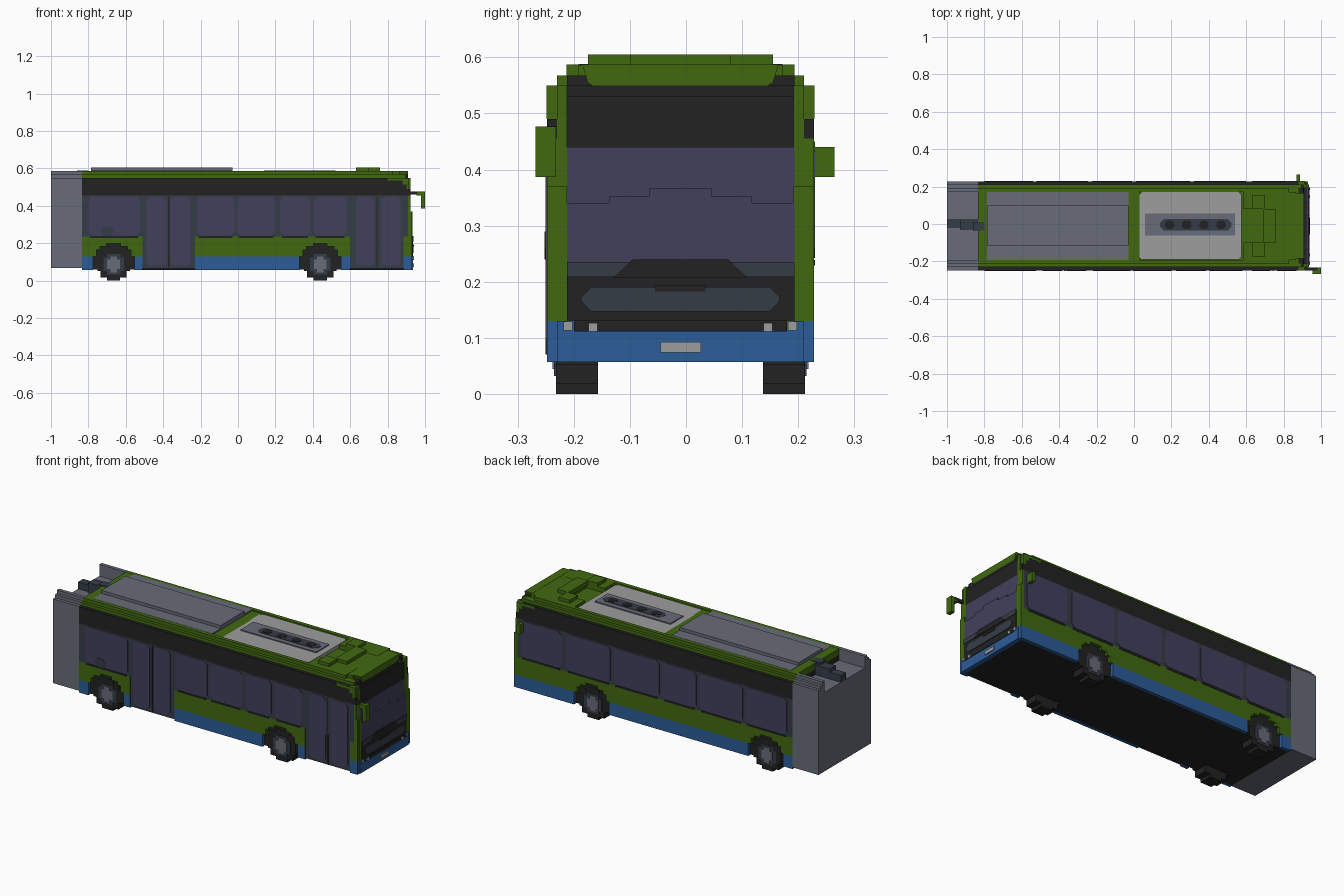
import bpy, bmesh, math

cube = bpy.data.objects.get("Cube")
if cube:
    bpy.data.objects.remove(cube, do_unlink=True)


def material(name, rgb):
    m = bpy.data.materials.new(name)
    m.use_nodes = True
    m.diffuse_color = (*rgb, 1)
    b = m.node_tree.nodes["Principled BSDF"]
    b.inputs["Base Color"].default_value = (*rgb, 1)
    b.inputs["Roughness"].default_value = 0.8
    return m


GREEN = material("leaf green", (0.053, 0.141, 0.005))
BLUE = material("skirt blue", (0.024, 0.107, 0.314))
BLACK = material("black", (0.016, 0.016, 0.016))
GLASS = material("violet glass", (0.054, 0.051, 0.107))
SLATE = material("slate", (0.036, 0.045, 0.062))
GREY = material("mid grey", (0.138, 0.150, 0.188))
LIGHT = material("light grey", (0.34, 0.34, 0.34))


def prism(name, pts, axis, a, b, mat):
    """Extrude a 2D outline along an axis from a to b."""
    def place(p, t):
        u, v = p
        return {'x': (t, u, v), 'y': (u, t, v), 'z': (u, v, t)}[axis]
    bm = bmesh.new()
    lo = [bm.verts.new(place(p, a)) for p in pts]
    hi = [bm.verts.new(place(p, b)) for p in pts]
    bm.faces.new(lo)
    bm.faces.new(hi)
    n = len(pts)
    for i in range(n):
        j = (i + 1) % n
        bm.faces.new((lo[i], lo[j], hi[j], hi[i]))
    bmesh.ops.recalc_face_normals(bm, faces=bm.faces)
    me = bpy.data.meshes.new(name)
    bm.to_mesh(me)
    bm.free()
    me.materials.append(mat)
    ob = bpy.data.objects.new(name, me)
    bpy.context.collection.objects.link(ob)
    return ob


def box(name, x0, x1, y0, y1, z0, z1, mat):
    return prism(name, [(x0, y0), (x1, y0), (x1, y1), (x0, y1)], 'z', z0, z1, mat)


def cut(u0, u1, v0, v1, c=0.018):
    """Rectangle with clipped corners."""
    return [(u0 + c, v0), (u1 - c, v0), (u1, v0 + c), (u1, v1 - c),
            (u1 - c, v1), (u0 + c, v1), (u0, v1 - c), (u0, v0 + c)]


def stepped_disc(cx, cz, r, n):
    """Blocky disc outline made of n rows."""
    h = 2 * r / n
    right = []
    for i in range(n):
        z = -r + i * h
        w = round(math.sqrt(max(r * r - (z + h / 2) ** 2, 0)) / h) * h
        right += [(w, z), (w, z + h)]
    pts = right + [(-w, z) for w, z in reversed(right)]
    return [(cx + x, cz + z) for x, z in pts]


YR, YL = -0.248, 0.228            # right and left side surfaces
REAR, NOSE = -0.835, 0.91
WHEELS = (-0.665, 0.44)

# Body core and underside
box("body_core", REAR, NOSE, YR + 0.018, YL - 0.018, 0.06, 0.55, BLACK)

# Rear grey section with an open channel on its top
half = [(0.238, 0.067), (0.238, 0.55), (0.22, 0.55), (0.22, 0.568), (0.203, 0.568),
        (0.203, 0.587), (0.182, 0.587), (0.182, 0.52)]
outline = [(y - 0.01, z) for y, z in half] + [(-y - 0.01, z) for y, z in reversed(half)]
prism("rear_section", outline, 'x', -1.0, REAR, GREY)
box("rear_mechanism", -0.93, -0.80, -0.03, 0.025, 0.52, 0.578, SLATE)
box("rear_mechanism_tail", -1.0, -0.93, -0.02, 0.025, 0.52, 0.56, SLATE)
box("rear_mechanism_head", -0.86, -0.80, -0.035, 0.01, 0.578, 0.589, SLATE)


def side_rows(side, y0, y1, z0, z1, spans, mat, name):
    """Side panelling in rows, leaving stepped wheel arches open."""
    n = max(1, round((z1 - z0) / 0.0185))
    h = (z1 - z0) / n
    for i in range(n):
        za = z0 + i * h
        d = za + h / 2 - 0.085
        w = math.sqrt(max(0.115 ** 2 - d * d, 0))
        w = round(w / 0.0185) * 0.0185
        for s, e in spans:
            pieces = [(s, e)]
            for c in WHEELS:
                new = []
                for a, b in pieces:
                    if w == 0 or b <= c - w or a >= c + w:
                        new.append((a, b))
                    else:
                        new += [(a, c - w), (c + w, b)]
                pieces = [(a, b) for a, b in new if b - a > 0.002]
            for a, b in pieces:
                box(f"{side}_{name}", a, b, y0, y1, za, za + h, mat)


# Side walls: right side has two doors, left side has none
SIDES = {
    "right": (YR, YR + 0.018, YR - 0.002,
              [(REAR, -0.51), (-0.23, 0.60), (0.885, 0.93)],
              [(-0.80, -0.525), (-0.22, -0.02), (-0.005, 0.20), (0.225, 0.385), (0.405, 0.58)]),
    "left": (YL, YL - 0.018, YL + 0.002, [(REAR, 0.93)],
             [(-0.80, -0.54), (-0.52, -0.245), (-0.225, -0.01), (0.01, 0.30), (0.32, 0.60),
              (0.63, 0.89)]),
}
for side, (ya, yb, yp, spans, panes) in SIDES.items():
    y0, y1 = min(ya, yb), max(ya, yb)
    side_rows(side, y0, y1, 0.057, 0.13, spans, BLUE, "skirt")
    side_rows(side, y0, y1, 0.13, 0.235, spans, GREEN, "lower_panel")
    box(side + "_window_band", REAR, 0.91, y0, y1, 0.235, 0.455, SLATE)
    prism(side + "_black_band", [(REAR, 0.455), (0.92, 0.455), (0.92, 0.49), (0.90, 0.49),
          (0.90, 0.515), (0.88, 0.515), (0.88, 0.55), (REAR, 0.55)], 'y', y0, y1, BLACK)
    prism(side + "_front_corner", [(0.90, 0.49), (0.915, 0.49), (0.915, 0.55), (0.80, 0.55),
          (0.80, 0.535), (0.88, 0.535), (0.88, 0.515), (0.90, 0.515)], 'y',
          y0 - 0.001, y1 + 0.001, GREEN)
    box(side + "_front_post", 0.91, 0.93, y0, y1, 0.235, 0.37, GREEN)
    box(side + "_front_post_upper", 0.91, 0.922, y0, y1, 0.37, 0.455, GREEN)
    for a, b in panes:
        prism(side + "_window", cut(a, b, 0.242, 0.45), 'y', ya, yp, GLASS)
        box(side + "_window_sill", a + 0.01, b - 0.01, min(ya, yp), max(ya, yp),
            0.229, 0.239, BLACK)
    # Wheels sit just inside the side surface
    inward = 1 if ya < 0 else -1
    for c in WHEELS:
        face = ya + inward * 0.016
        prism(side + "_tyre", stepped_disc(c, 0.0875, 0.0875, 10), 'y',
              face, ya + inward * 0.091, BLACK)
        prism(side + "_rim", stepped_disc(c, 0.0875, 0.055, 6), 'y',
              face - inward * 0.003, face + inward * 0.01, SLATE)
        prism(side + "_hub", stepped_disc(c, 0.0875, 0.043, 5), 'y',
              face - inward * 0.006, face + inward * 0.01, GREY)

# Small dark filler over the rear wheel
prism("fuel_flap", cut(-0.735, -0.665, 0.24, 0.29, 0.02), 'y', YR - 0.004, YR, SLATE)

# Doors
for a, b, leaves in ((-0.51, -0.23, ((-0.49, -0.385), (-0.36, -0.255))),
                     (0.60, 0.885, ((0.63, 0.73), (0.765, 0.87)))):
    box("door_frame", a, b, YR + 0.001, YR + 0.018, 0.065, 0.24, SLATE)
    for p, q in leaves:
        prism("door_glass", cut(p, q, 0.08, 0.45), 'y', YR - 0.002, YR + 0.001, GLASS)
    m = (a + b) / 2
    box("door_seam", m - 0.003, m + 0.003, YR - 0.002, YR + 0.001, 0.07, 0.45, BLACK)

# Front wall, leaning back in steps
box("front_bumper", NOSE, 0.935, YR + 0.018, YL - 0.018, 0.057, 0.13, BLUE)
box("front_lower", NOSE, 0.935, -0.212, 0.193, 0.13, 0.235, BLACK)
box("bumper_trim", 0.93, 0.938, -0.20, 0.18, 0.111, 0.131, BLACK)
box("windscreen_lower", NOSE, 0.932, -0.212, 0.193, 0.235, 0.34, GLASS)
box("windscreen_upper", NOSE, 0.922, -0.212, 0.193, 0.34, 0.44, GLASS)
box("windscreen_arch", 0.92, 0.932, -0.137, 0.118, 0.34, 0.352, GLASS)
box("windscreen_arch_top", 0.92, 0.932, -0.065, 0.045, 0.352, 0.367, GLASS)
box("front_header", 0.89, 0.918, -0.212, 0.193, 0.44, 0.53, BLACK)
box("header_corners", 0.88, 0.905, -0.212, 0.193, 0.53, 0.568, BLACK)
prism("front_brow", [(-0.185, 0.587), (-0.175, 0.555), (-0.135, 0.53), (0.115, 0.53),
      (0.155, 0.555), (0.165, 0.587)], 'x', 0.86, 0.909, GREEN)
prism("dashboard", [(-0.212, 0.21), (0.193, 0.21), (0.193, 0.235), (-0.212, 0.235)],
      'x', 0.93, 0.937, SLATE)
prism("dashboard_center", [(-0.13, 0.208), (0.11, 0.208), (0.075, 0.24), (-0.095, 0.24)],
      'x', 0.93, 0.939, BLACK)
prism("front_grille", cut(-0.187, 0.167, 0.147, 0.191), 'x', 0.93, 0.939, SLATE)
box("grille_notch", 0.93, 0.941, -0.055, 0.035, 0.183, 0.193, BLACK)
box("number_plate", 0.93, 0.94, -0.045, 0.027, 0.074, 0.093, LIGHT)
for s in (-1, 1):
    y = -0.01 + s * 0.211
    box("front_pillar", NOSE, 0.932, y - 0.009, y + 0.009, 0.13, 0.37, GREEN)
    box("front_pillar_upper", 0.89, 0.922, y - 0.009, y + 0.009, 0.37, 0.55, GREEN)
    for d, z in ((0.2, 0.121), (0.156, 0.119)):
        y = -0.01 + s * d
        box("headlight", 0.93, 0.941, y - 0.008, y + 0.008, z - 0.008, z + 0.008, LIGHT)
    y = -0.01 + s * 0.175
    box("marker_light", 0.90, 0.91, y - 0.006, y + 0.006, 0.538, 0.55, LIGHT)

# Mirrors
box("right_mirror_arm", 0.90, 0.98, -0.248, -0.232, 0.462, 0.478, BLACK)
box("right_mirror_elbow", 0.955, 1.0, -0.268, -0.232, 0.455, 0.477, GREEN)
box("right_mirror", 0.978, 1.0, -0.268, -0.232, 0.387, 0.46, GREEN)
box("left_mirror", 0.868, 0.888, 0.226, 0.265, 0.387, 0.44, GREEN)

# Roof deck and rails
box("roof_deck", REAR, 0.895, -0.23, 0.21, 0.55, 0.560, GREEN)
for s in (-1, 1):
    y = -0.01 + s * 0.201
    box("roof_edge", REAR, 0.895, y - 0.019, y + 0.019, 0.56, 0.568, GREEN)
    y = -0.01 + s * 0.1925
    box("roof_rail", REAR, 0.83, y - 0.0105, y + 0.0105, 0.568, 0.587, GREEN)
box("roof_rear_beam", REAR, -0.785, -0.192, 0.172, 0.56, 0.586, GREEN)
box("roof_middle_beam", -0.03, 0.03, -0.192, 0.172, 0.56, 0.580, GREEN)

# Rear roof equipment
box("roof_unit", -0.785, -0.03, -0.192, 0.172, 0.56, 0.588, GREY)
box("roof_unit_center", -0.785, -0.03, -0.115, 0.10, 0.588, 0.605, GREY)

# Cooling unit with four fans
prism("cooling_unit", cut(0.025, 0.575, -0.19, 0.17, 0.015), 'z', 0.56, 0.580, LIGHT)
box("cooling_panel", 0.06, 0.54, -0.062, 0.055, 0.580, 0.586, GREY)
prism("cooling_grille", cut(0.14, 0.52, -0.035, 0.027, 0.02), 'z', 0.585, 0.588, SLATE)
for i in range(4):
    x = 0.19 + i * 0.092
    prism("cooling_fan", cut(x - 0.025, x + 0.025, -0.026, 0.018, 0.012), 'z',
          0.587, 0.590, BLACK)

# Front roof cowl around an open pit
for s in (-1, 1):
    y0, y1 = sorted((-0.01 + s * 0.09, -0.01 + s * 0.182))
    box("roof_cowl_side", 0.585, 0.83, y0, y1, 0.56, 0.587, GREEN)
    y0, y1 = sorted((-0.01 + s * 0.09, -0.01 + s * 0.165))
    box("roof_cowl_top", 0.63, 0.70, y0, y1, 0.587, 0.605, GREEN)
box("roof_cowl_front", 0.70, 0.865, -0.192, 0.172, 0.56, 0.586, GREEN)
box("roof_cowl_crest", 0.69, 0.76, -0.10, 0.08, 0.58, 0.605, GREEN)
